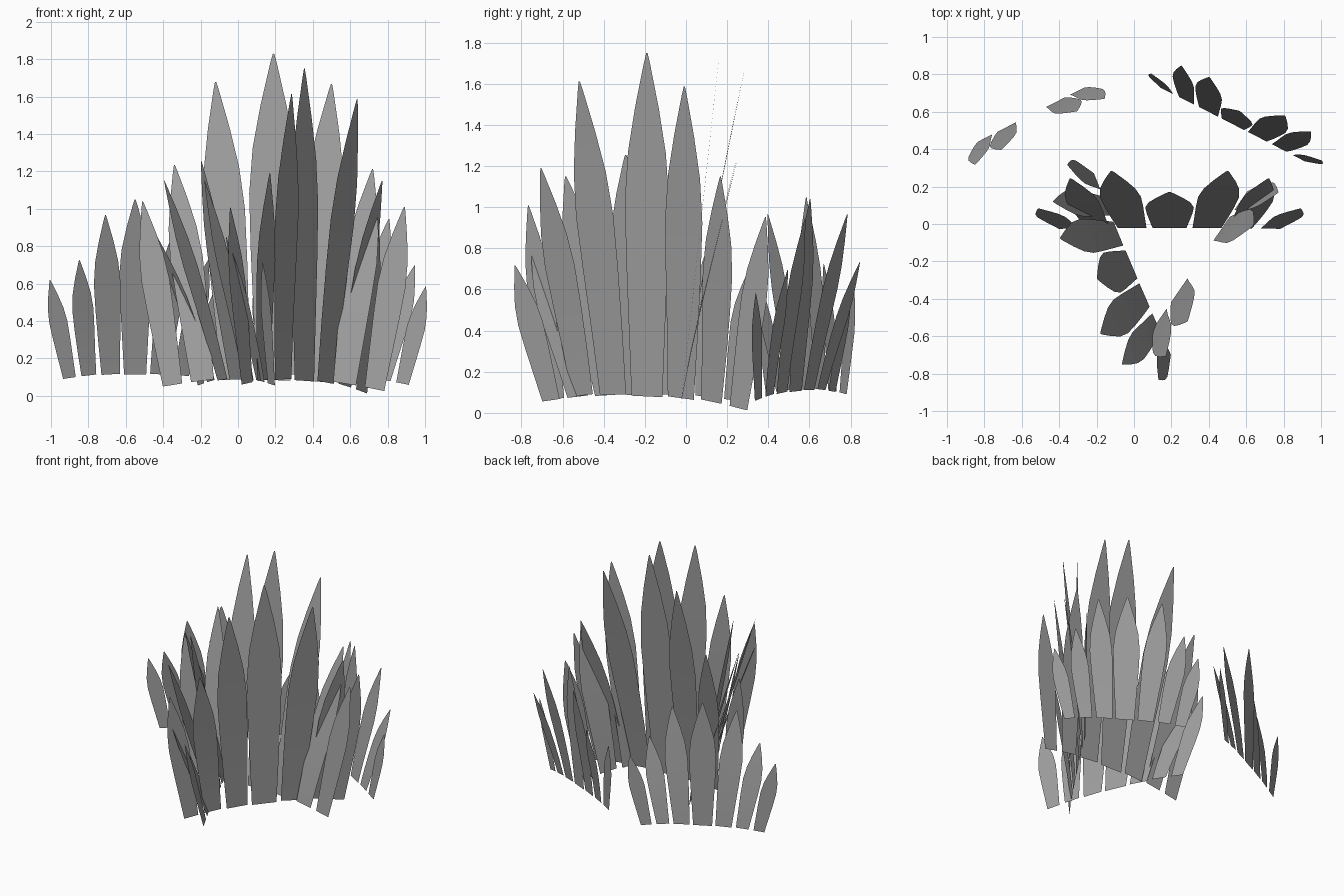
import bpy, math

cube = bpy.data.objects.get("Cube")
if cube:
    bpy.data.objects.remove(cube)

# one plain grey for every leaf
grey = bpy.data.materials.new("leaf_grey")
grey.use_nodes = True
colour = (0.35, 0.35, 0.35, 1)
grey.diffuse_color = colour
grey.node_tree.nodes["Principled BSDF"].inputs["Base Color"].default_value = colour

# leaf outline: (share of length, share of full width)
OUTLINE = [(0, 0.7), (0.2, 0.82), (0.4, 0.94), (0.57, 1), (0.71, 0.86),
           (0.84, 0.54), (0.97, 0.14), (1, 0.03)]

# half a fan, centre outwards:
# base along, base height, tip along, tip lean, tip height, full width
LEAVES = [(0, 0.08, 0, 0, 1.75, 0.26),
          (0.20, 0.08, 0.31, 0.13, 1.60, 0.22),
          (0.38, 0.07, 0.53, 0.14, 1.17, 0.175),
          (0.54, 0.045, 0.70, 0, 0.98, 0.15)]


def leaf(base_u, base_z, tip_u, lean, tip_z, width, side):
    """Rows of left/right points in fan space (along, lean, height)."""
    du, dz = tip_u - base_u, tip_z - base_z
    length = math.hypot(du, dz)
    across_u, across_z = dz / length, -du / length
    rows = []
    for t, w in OUTLINE:
        half = width * w / 2
        for k in (-half, half):
            rows.append((side * (base_u + du * t + across_u * k),
                         lean * t ** 1.2,
                         base_z + dz * t + across_z * k))
    return rows


def fan(name, x, y, angle, spread, tall, lift, tilt, roll):
    """A row of seven leaves, turned, scaled and tilted back."""
    c, s = math.cos(math.radians(angle)), math.sin(math.radians(angle))
    verts, faces = [], []
    for i, shape in enumerate(LEAVES):
        for side in ((1,) if i == 0 else (1, -1)):
            start = len(verts)
            for u, v, z in leaf(*shape, side):
                u *= spread
                z = z * tall + lift
                v = v * spread + tilt * z
                verts.append((x + u * c + v * s, y + u * s - v * c, z + roll * u))
            for r in range(len(OUTLINE) - 1):
                a = start + 2 * r
                quad = (a, a + 1, a + 3, a + 2)
                faces.append(quad if side > 0 else quad[::-1])
    mesh = bpy.data.meshes.new(name)
    mesh.from_pydata(verts, [], faces)
    mesh.materials.append(grey)
    mesh.shade_smooth()
    obj = bpy.data.objects.new(name, mesh)
    bpy.context.collection.objects.link(obj)


# three tall fans in a triangle, two small fans behind
fan("tall_back_fan", 0.19, -0.03, 180, 1.0, 1.045, 0, 0.11, 0.02)
fan("tall_left_fan", 0.355, -0.19, 55.5, 1.0, 1.0, 0, 0, -0.04)
fan("middle_right_fan", 0, -0.21, -67, 0.89, 0.7, 0.03, 0.17, 0)
fan("small_right_fan", -0.55, 0.585, 27, 0.73, 0.56, 0.07, 0, 0)
fan("small_left_fan", 0.525, 0.525, 153, 0.73, 0.56, 0.06, 0.085, 0.05)
